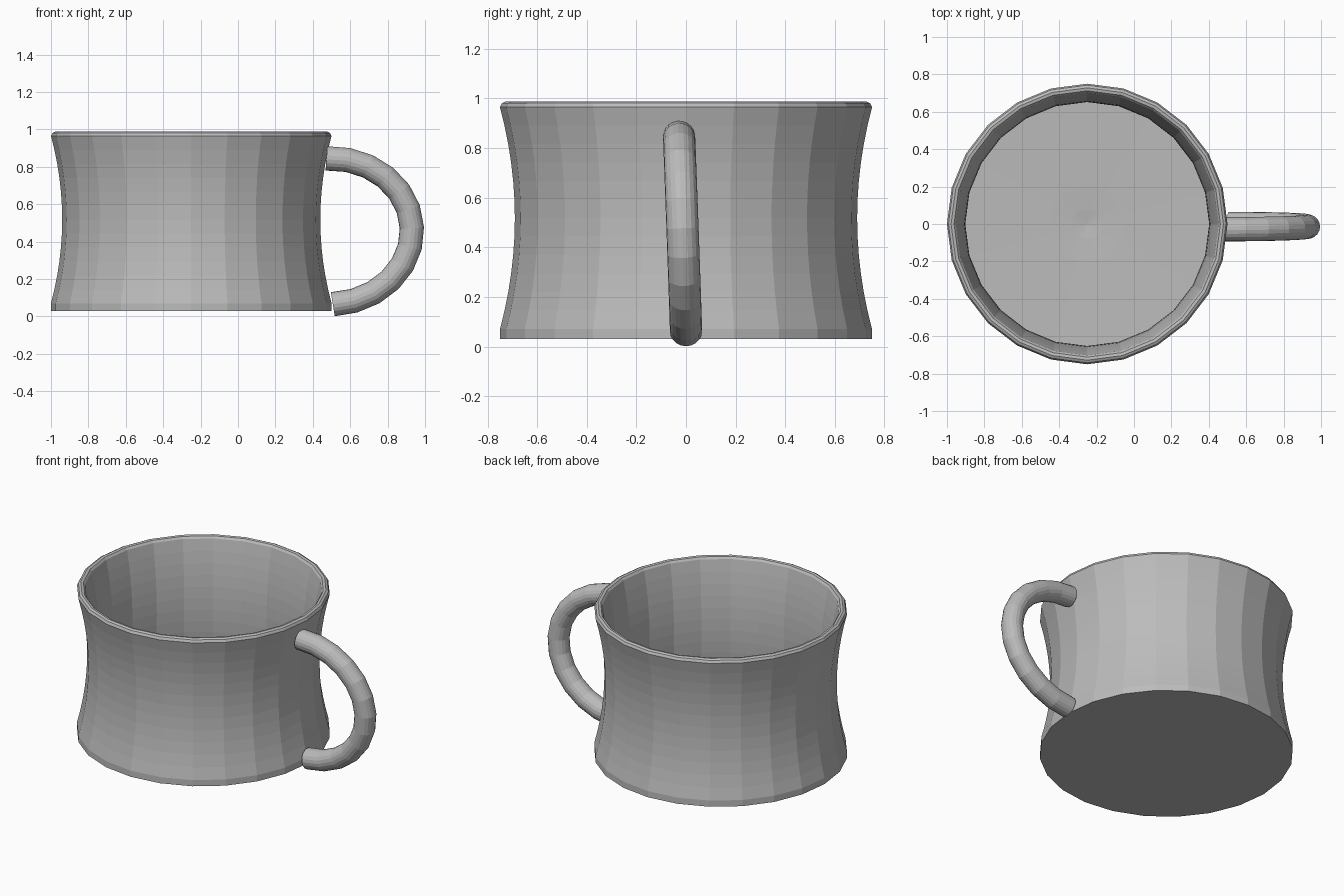
import bpy, bmesh
from math import sin, cos, pi, radians
from mathutils import Vector

cube = bpy.data.objects.get("Cube")
if cube:
    bpy.data.objects.remove(cube)

CUP_X = -0.25
SIDES = 24
ROWS = 12

clay = bpy.data.materials.new("plain grey")
clay.use_nodes = True
grey = (0.5, 0.5, 0.5, 1)
clay.diffuse_color = grey
clay.node_tree.nodes["Principled BSDF"].inputs["Base Color"].default_value = grey


def waisted(low, high, rim, waist):
    """Profile points of a wall that narrows towards mid height."""
    points = []
    for i in range(ROWS + 1):
        t = 2 * i / ROWS - 1
        points.append((waist + (rim - waist) * t * t,
                       low + (high - low) * i / ROWS))
    return points


def lathe(name, profile):
    """Turn a profile of (radius, height) points around the z axis."""
    bm = bmesh.new()
    verts = [bm.verts.new((r, 0, z)) for r, z in profile]
    edges = [bm.edges.new(pair) for pair in zip(verts, verts[1:])]
    bmesh.ops.spin(bm, geom=verts + edges, cent=(0, 0, 0), axis=(0, 0, 1),
                   angle=2 * pi, steps=SIDES, use_duplicate=False)
    bmesh.ops.remove_doubles(bm, verts=bm.verts[:], dist=0.0005)
    bmesh.ops.recalc_face_normals(bm, faces=bm.faces[:])
    mesh = bpy.data.meshes.new(name)
    bm.to_mesh(mesh)
    bm.free()
    mesh.materials.append(clay)
    obj = bpy.data.objects.new(name, mesh)
    bpy.context.collection.objects.link(obj)
    return obj


# Cup: base, outer wall, rounded rim, inner wall and slightly dished floor
base = [(0, 0.03), (0.75, 0.03)]
outer = waisted(0.07, 0.965, 0.75, 0.69)
rim = [(0.742, 0.981), (0.728, 0.988), (0.712, 0.985)]
inner = waisted(0.09, 0.972, 0.702, 0.652)[::-1]
floor = [(0.4, 0.084), (0.2, 0.08), (0.08, 0.074), (0, 0.066)]
cup = lathe("cup_body", base + outer + rim + inner + floor)
cup.location.x = CUP_X

# Handle: a slightly tilted half ellipse swept with a round section
STEPS = 12
tilt = radians(2.5)
centre = Vector((0.49, -0.014, 0.455))
curve = bpy.data.curves.new("handle", "CURVE")
curve.dimensions = "3D"
curve.bevel_depth = 0.065
curve.bevel_resolution = 8
curve.use_fill_caps = True
spline = curve.splines.new("POLY")
spline.points.add(STEPS)
for i, point in enumerate(spline.points):
    a = -pi / 2 + pi * i / STEPS
    x, z = 0.44 * cos(a), 0.39 * sin(a)
    offset = Vector((x * cos(tilt) - z * sin(tilt), -0.014 * sin(a),
                     x * sin(tilt) + z * cos(tilt)))
    point.co = (*(centre + offset), 1)
spline.use_smooth = False
curve.materials.append(clay)
handle = bpy.data.objects.new("handle", curve)
bpy.context.collection.objects.link(handle)
bpy.ops.object.select_all(action="DESELECT")
handle.select_set(True)
bpy.context.view_layer.objects.active = handle
bpy.ops.object.convert(target="MESH")
